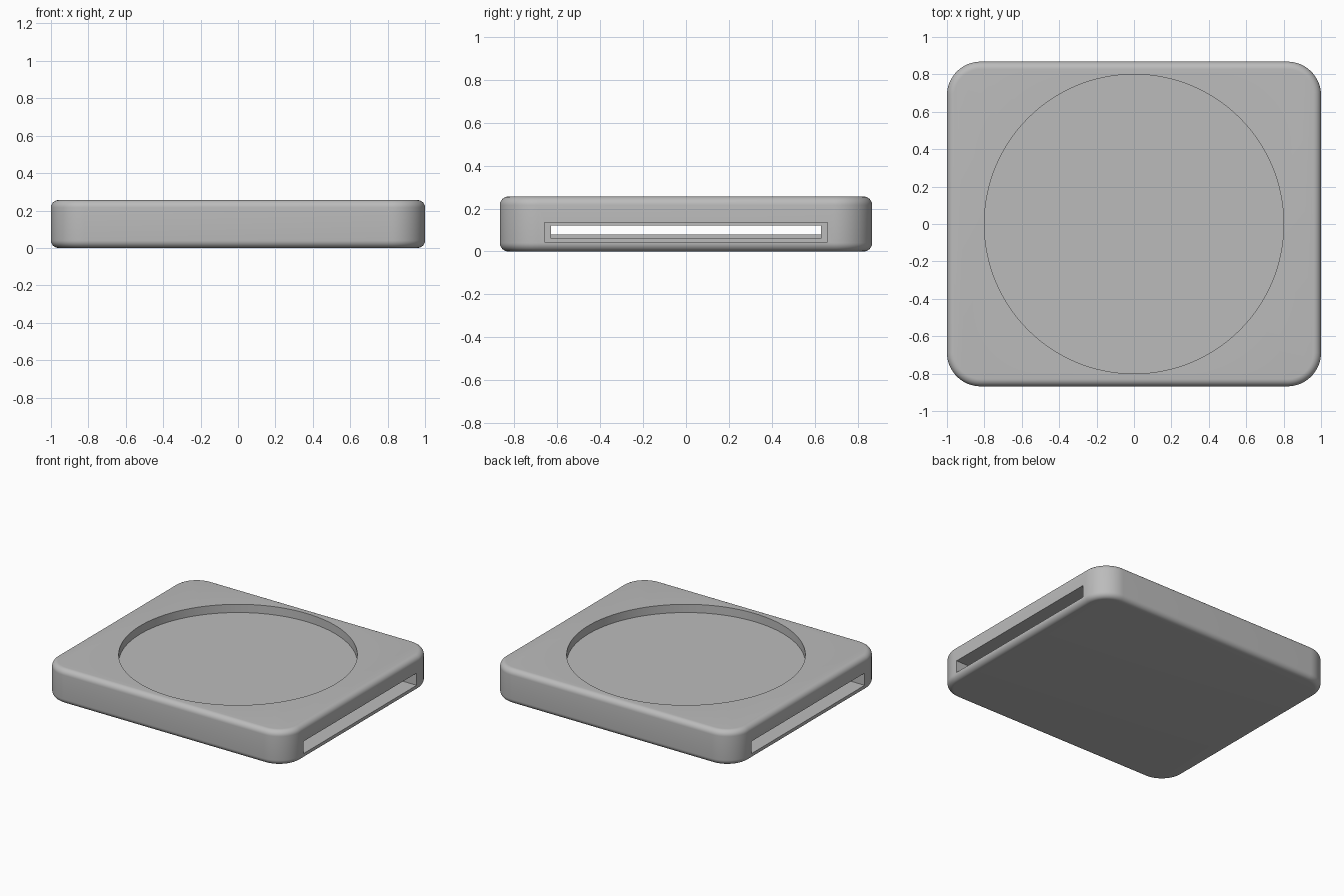
import bpy
import bmesh
from math import radians

cube = bpy.data.objects.get("Cube")
if cube:
    bpy.data.objects.remove(cube, do_unlink=True)

LENGTH, WIDTH, HEIGHT = 2.0, 1.736, 0.256
CORNER, FILLET = 0.18, 0.04

grey = bpy.data.materials.new("plain grey")
grey.use_nodes = True
colour = (0.5, 0.5, 0.5, 1)
grey.diffuse_color = colour
grey.node_tree.nodes["Principled BSDF"].inputs["Base Color"].default_value = colour


def add_object(name, bm):
    mesh = bpy.data.meshes.new(name)
    bm.to_mesh(mesh)
    bm.free()
    mesh.materials.append(grey)
    obj = bpy.data.objects.new(name, mesh)
    bpy.context.collection.objects.link(obj)
    return obj


def box(size, centre):
    bm = bmesh.new()
    bmesh.ops.create_cube(bm, size=1)
    bmesh.ops.scale(bm, vec=size, verts=bm.verts)
    bmesh.ops.translate(bm, vec=centre, verts=bm.verts)
    return bm


def carve(target, cutter):
    cutter.hide_render = True
    mod = target.modifiers.new("carve", "BOOLEAN")
    mod.operation = "DIFFERENCE"
    mod.solver = "EXACT"
    mod.object = cutter
    bpy.context.view_layer.objects.active = target
    bpy.ops.object.modifier_apply(modifier=mod.name)
    bpy.data.objects.remove(cutter, do_unlink=True)


# Body: a slab with round corners, then filleted top and bottom rims
bm = box((LENGTH, WIDTH, HEIGHT), (0, 0, HEIGHT / 2))
uprights = [e for e in bm.edges if abs(e.verts[0].co.z - e.verts[1].co.z) > 0.1]
bmesh.ops.bevel(bm, geom=uprights, offset=CORNER, segments=16,
                profile=0.5, affect="EDGES")
rims = [e for e in bm.edges if abs(e.verts[0].co.z - e.verts[1].co.z) < 0.001]
bmesh.ops.bevel(bm, geom=rims, offset=FILLET, segments=8,
                profile=0.5, affect="EDGES")
body = add_object("body", bm)

# Shallow round pocket in the top
bm = bmesh.new()
bmesh.ops.create_cone(bm, cap_ends=True, segments=128, radius1=0.8,
                      radius2=0.8, depth=0.2)
bmesh.ops.translate(bm, vec=(0, 0, 0.295), verts=bm.verts)
carve(body, add_object("pocket_cutter", bm))


# Stepped strap slot from side to side: half length, half width, bottom, top
def carve_slot(half_x, half_y, low, high, middle=0):
    bm = box((2 * half_x, 2 * half_y, high - low), (middle, 0, (low + high) / 2))
    carve(body, add_object("slot_cutter", bm))


carve_slot(1.1, 0.63, 0.08, 0.12)
for side in (-1, 1):
    carve_slot(0.35, 0.63, 0.06, 0.12, side * 0.85)
    carve_slot(0.2, 0.66, 0.045, 0.135, side)

# Smooth shading with crisp pocket and slot edges
bpy.ops.object.select_all(action="DESELECT")
body.select_set(True)
bpy.context.view_layer.objects.active = body
bpy.ops.object.shade_smooth_by_angle(angle=radians(30))
